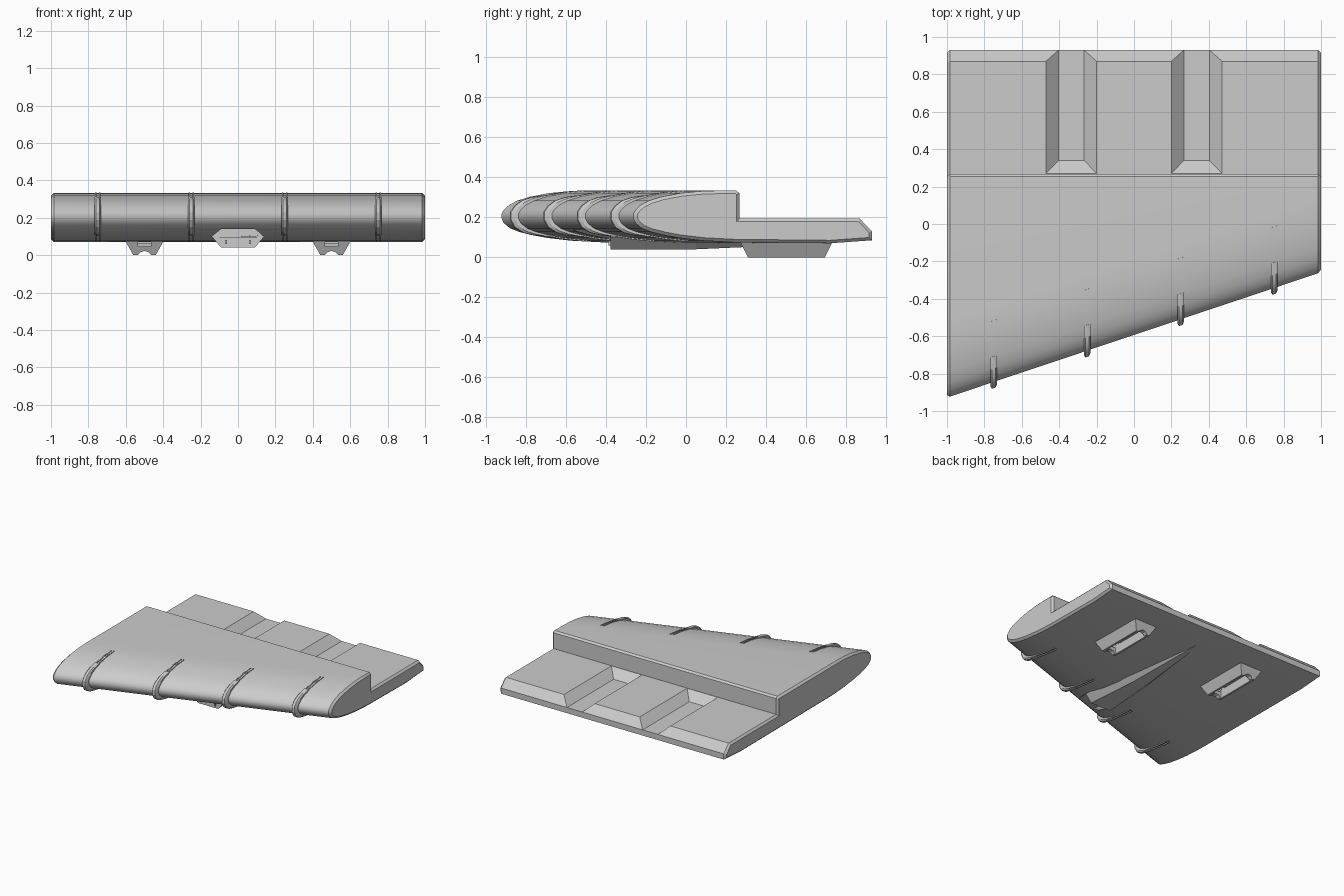
import bpy, bmesh, math
from mathutils import Vector

if "Cube" in bpy.data.objects:
    bpy.data.objects.remove(bpy.data.objects["Cube"])


def loft(name, rings):
    """Skin equal-length rings of 3D points and cap both ends."""
    bm = bmesh.new()
    vs = [[bm.verts.new(p) for p in r] for r in rings]
    n = len(vs[0])
    for a, b in zip(vs, vs[1:]):
        for i in range(n):
            j = (i + 1) % n
            bm.faces.new((a[i], a[j], b[j], b[i]))
    bm.faces.new(vs[0])
    bm.faces.new(vs[-1])
    bmesh.ops.recalc_face_normals(bm, faces=bm.faces)
    me = bpy.data.meshes.new(name)
    bm.to_mesh(me)
    bm.free()
    ob = bpy.data.objects.new(name, me)
    bpy.context.collection.objects.link(ob)
    return ob


def rect(x0, x1, y0, y1, z):
    return [(x0, y0, z), (x1, y0, z), (x1, y1, z), (x0, y1, z)]


def box(name, x0, x1, y0, y1, z0, z1):
    return loft(name, [rect(x0, x1, y0, y1, z0), rect(x0, x1, y0, y1, z1)])


def activate(ob):
    bpy.ops.object.select_all(action='DESELECT')
    ob.select_set(True)
    bpy.context.view_layer.objects.active = ob


def cut(ob, cutters):
    activate(ob)
    for c in cutters:
        m = ob.modifiers.new("cut", 'BOOLEAN')
        m.operation, m.solver, m.object = 'DIFFERENCE', 'EXACT', c
        bpy.ops.object.modifier_apply(modifier=m.name)
        bpy.data.objects.remove(c)


def smooth(ob, angle=30):
    activate(ob)
    bpy.ops.object.shade_smooth_by_angle(angle=math.radians(angle))


def offset(poly, r):
    """Mitred outward offset of a counter-clockwise 2D polygon."""
    out = []
    for i, p in enumerate(poly):
        p = Vector(p)
        d1 = (p - Vector(poly[i - 1])).normalized()
        d2 = (Vector(poly[(i + 1) % len(poly)]) - p).normalized()
        n1, n2 = Vector((d1.y, -d1.x)), Vector((d2.y, -d2.x))
        out.append(p + (n1 + n2) * (r / (1 + n1.dot(n2))))
    return out


# Nose curve as (distance behind leading edge, height)
UPPER = [(.41, .333), (.33, .33), (.24, .321), (.14, .302), (.08, .283), (.04, .262), (.014, .238), (.002, .218)]
LOWER = [(.002, .195), (.014, .17), (.045, .145), (.09, .127), (.15, .112), (.23, .097), (.35, .083), (.5, .075)]
REAR = [(.72, .07), (.93, .085), (.93, .13), (.87, .193), (.268, .193), (.268, .32), (.253, .333)]


def nose(x):
    return -.595 + .335 * x


def profile(x):
    front = lambda pts: [(nose(x) + d, z) for d, z in pts]
    return front(LOWER) + REAR + front(UPPER)


def section(x, r=0):
    return [(x, y, z) for y, z in offset(profile(x), r)]


# Main wing with chamfered ends
wing = loft("wing_body", [section(-1, -.015), section(-.985), section(.985), section(1, -.015)])

# Two sloped troughs on the rear deck, and the hexagonal intake under the nose
HEX = [(-.14, .1), (-.09, .14), (.09, .14), (.14, .1), (.09, .04), (-.09, .04)]
cutters = [loft("trough_cutter", [rect(c - .068, c + .068, .34, .96, .13),
                                  rect(c - .136, c + .136, .27, .96, .1935)]) for c in (-.335, .335)]
cutters.append(loft("intake_cutter", [[(x, y, z) for x, z in HEX] for y in (-.9, -.38)]))
cut(wing, cutters)
smooth(wing)


# Underside keel tapering toward the rear
def keel_ring(y, mid, low, zlow):
    return [(-mid, y, .1), (-low, y, .138), (low, y, .138), (mid, y, .1), (low, y, zlow), (-low, y, zlow)]


loft("keel", [keel_ring(-.379, .14, .09, .04), keel_ring(.05, .125, .055, .04), keel_ring(.72, .04, .01, .07)])

# Keel front slats
box("keel_slot_bar", -.1, .1, -.388, -.37, .092, .099)
for i, (x, z) in enumerate([(-.065, .07), (.065, .07), (-.065, .12), (.065, .12)]):
    box(f"keel_tick_{i}", x - .005, x + .005, -.388, -.37, z - .011, z + .011)


# Straps wrapped over the leading edge
def strap_ring(x, dmax, r0, r1):
    curve = [p for p in UPPER if p[0] <= dmax] + [p for p in LOWER if p[0] <= dmax + .02]
    full = LOWER + REAR + UPPER
    thin = dict(zip(LOWER + UPPER, (a for p, a in zip(
        full, offset([(d, z) for d, z in LOWER] + [(1.5, .07), (1.5, .333)] + UPPER, 1)[:len(LOWER)]))))
    outline = LOWER + [(1.5, .07), (1.5, .333)] + UPPER
    moved = dict(zip(outline, offset(outline, 1)))
    ring = []
    for p in curve:
        t = min(1, p[0] / dmax)
        q = Vector(p) + (moved[p] - Vector(p)) * (r0 + (r1 - r0) * t)
        ring.append((x, nose(x) + q.x, q.y))
    return ring


for i, c in enumerate((-.75, -.25, .25, .75)):
    smooth(loft(f"strap_{i}", [strap_ring(c + w, .14, r, .008) for w, r in
                               ((-.018, .018), (-.009, .034), (.009, .034), (.018, .018))]), 25)
    for s in (-1, 1):
        smooth(loft(f"strap_prong_{i}_{s}", [strap_ring(c + s * .01 + w, .34, .008, .005)
                                             for w in (-.004, .004)]), 25)

# Hollow tapered feet with arched ends
for c, side in ((-.5, "left"), (.5, "right")):
    foot = loft(f"{side}_foot", [rect(c - .06, c + .06, .31, .695, 0), rect(c - .105, c + .105, .27, .735, .08)])
    arch = [(c + .042 * math.cos(a * math.pi / 6), -.02 + .042 * math.sin(a * math.pi / 6)) for a in range(12)]
    cut(foot, [
        loft("hollow_cutter", [rect(c - .047, c + .047, .335, .67, -.01), rect(c - .035, c + .035, .345, .66, .062)]),
        loft("arch_cutter", [[(x, y, z) for x, z in arch] for y in (.2, .8)]),
        box("slot_cutter", c - .034, c + .034, .2, .4, .045, .07),
    ])
